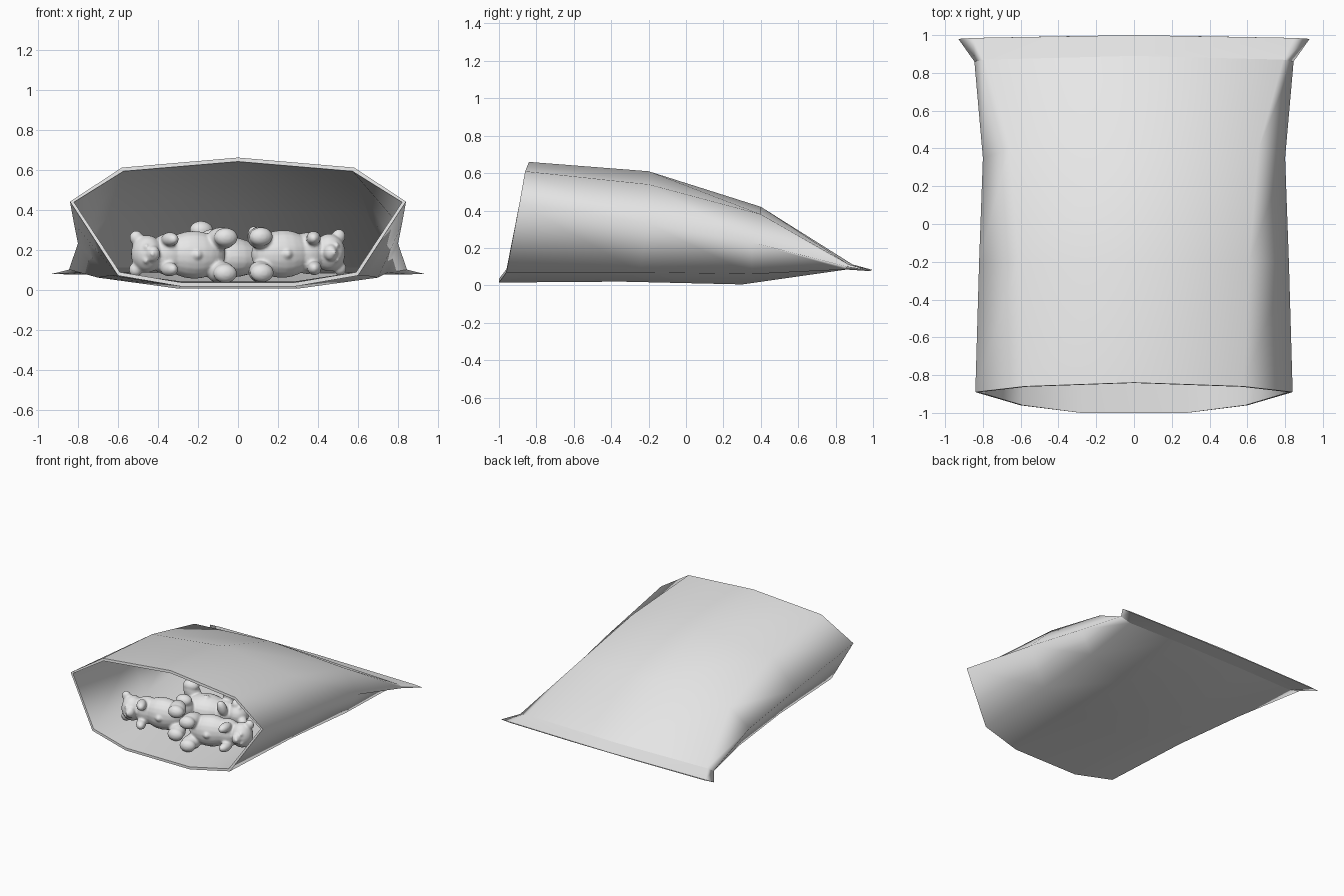
import bpy, bmesh, math
from mathutils import Matrix, Vector

cube = bpy.data.objects.get("Cube")
if cube:
    bpy.data.objects.remove(cube)

grey = bpy.data.materials.new("light_grey")
grey.use_nodes = True
COLOUR = (0.8, 0.8, 0.8, 1)
grey.diffuse_color = COLOUR
grey.node_tree.nodes["Principled BSDF"].inputs["Base Color"].default_value = COLOUR


def add_object(name, mesh):
    obj = bpy.data.objects.new(name, mesh)
    bpy.context.scene.collection.objects.link(obj)
    return obj


def mesh_from(bm, name):
    mesh = bpy.data.meshes.new(name)
    bmesh.ops.recalc_face_normals(bm, faces=bm.faces)
    for face in bm.faces:
        face.smooth = True
    bm.to_mesh(mesh)
    bm.free()
    mesh.materials.append(grey)
    return mesh


# Bag: half cross-sections from the open mouth to the flat seal, top centre to bottom
SECTIONS = [
    [(0, -.84, .66), (.58, -.86, .61), (.84, -.89, .44), (.6, -.96, .07), (.28, -1, .015)],
    [(0, -.2, .61), (.61, -.2, .54), (.82, -.2, .33), (.64, -.25, .07), (.28, -.35, .02)],
    [(0, .4, .42), (.66, .4, .38), (.8, .35, .23), (.7, .35, .06), (.3, .3, .005)],
    [(0, .89, .112), (.79, .87, .112), (.845, .86, .1), (.75, .85, .085), (.3, .86, .085)],
    [(0, 1, .082), (.85, .985, .082), (.93, .98, .079), (.85, .985, .076), (.3, .995, .076)],
]


def build_bag():
    bm = bmesh.new()
    rings = []
    for half in SECTIONS:
        mirrored = [(-x, y, z) for x, y, z in reversed(half[1:])]
        rings.append([bm.verts.new(p) for p in half + mirrored])
    for a, b in zip(rings, rings[1:]):
        for i in range(len(a)):
            j = (i + 1) % len(a)
            bm.faces.new((a[i], a[j], b[j], b[i]))
    # Close the seal, then keep the mouth rim and the seal crease sharp
    end = bm.faces.new(rings[-1])
    for ring in (rings[0], rings[3], rings[4]):
        for i, vert in enumerate(ring):
            bm.edges.get((vert, ring[(i + 1) % len(ring)])).smooth = False
    bm.verts.index_update()
    thick = [v.index for ring in rings[:3] for v in ring]
    # The closed end lets the normals point outward reliably
    bmesh.ops.recalc_face_normals(bm, faces=bm.faces)
    bag = add_object("bag", mesh_from(bm, "bag"))
    if bag.data.polygons[0].normal.z < 0:
        bag.data.flip_normals()
    group = bag.vertex_groups.new(name="wall")
    group.add(thick, 1, "REPLACE")
    shell = bag.modifiers.new("wall", "SOLIDIFY")
    shell.thickness = 0.02
    shell.offset = -1
    shell.vertex_group = "wall"
    shell.thickness_vertex_group = 0.05


# Bear candy: overlapping balls fused into one soft body, head up and facing -y
def build_bear_mesh():
    bm = bmesh.new()

    def ball(centre, size, tilt=0):
        matrix = (Matrix.Translation(centre) @ Matrix.Rotation(tilt, 4, "X")
                  @ Matrix.Diagonal((*size, 1)))
        bmesh.ops.create_uvsphere(bm, u_segments=20, v_segments=12, radius=1, matrix=matrix)

    ball((0, 0, -.06), (.12, .1, .16))         # belly
    ball((0, 0, .07), (.105, .085, .1))        # chest
    ball((0, -.01, .18), (.095, .085, .08))    # head
    ball((0, -.085, .165), (.042, .04, .035))  # snout
    ball((0, -.122, .175), (.014, .01, .012))  # nose
    ball((0, -.1, -.06), (.022, .014, .022))   # navel
    for side in (-1, 1):
        ball((side * .08, 0, .235), (.036, .03, .034))            # ear
        ball((side * .036, -.085, .2), (.013, .013, .013))        # eye
        ball((side * .075, -.085, .08), (.036, .065, .036), .3)   # arm
        ball((side * .085, -.05, -.19), (.056, .095, .06), .4)    # leg
        ball((side * .09, -.11, -.2), (.048, .045, .06))          # foot
    return mesh_from(bm, "bear")


def place_bear(name, mesh, centre, up, back):
    bear = add_object(name, mesh)
    z = Vector(up).normalized()
    x = Vector(back).cross(z).normalized()
    y = z.cross(x)
    turn = Matrix((x, y, z)).transposed().to_4x4()
    bear.matrix_world = Matrix.Translation(centre) @ turn
    fuse = bear.modifiers.new("fuse", "REMESH")
    fuse.mode = "VOXEL"
    fuse.voxel_size = 0.008
    fuse.use_smooth_shade = True
    soften = bear.modifiers.new("soften", "SMOOTH")
    soften.factor = 0.5
    soften.iterations = 5


build_bag()
bear_mesh = build_bear_mesh()
place_bear("left_lying_bear", bear_mesh, (-.28, -.62, .175), (-1, -.2, .02), (-.2, 1, 0))
place_bear("right_lying_bear", bear_mesh, (.28, -.64, .18), (1, .28, .03), (-.28, 1, 0))
place_bear("rear_bear", bear_mesh, (.02, -.32, .16), (.9, .3, -.05), (0, .25, -1))
